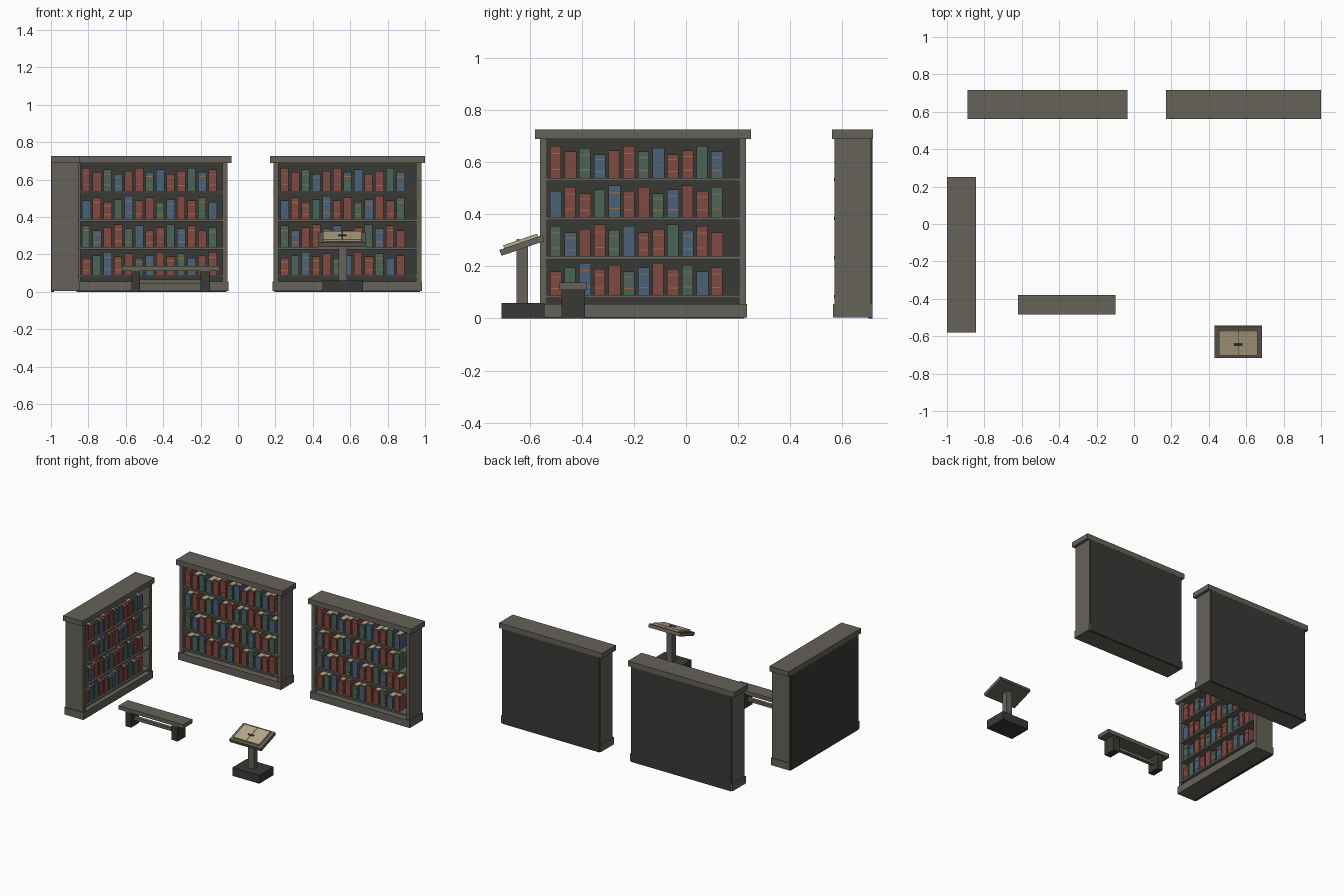
import bpy, bmesh
from math import radians
from mathutils import Matrix, Vector

if "Cube" in bpy.data.objects:
    bpy.data.objects.remove(bpy.data.objects["Cube"])


def material(name, r, g, b):
    m = bpy.data.materials.new(name)
    m.diffuse_color = (r, g, b, 1)
    m.use_nodes = True
    m.node_tree.nodes["Principled BSDF"].inputs["Base Color"].default_value = m.diffuse_color
    return m


WOOD = material("wood", .13, .122, .098)
DARK = material("dark_wood", .04, .042, .036)
RED = material("red_cover", .22, .065, .052)
GREEN = material("green_cover", .07, .125, .095)
BLUE = material("blue_cover", .07, .12, .18)
CREAM = material("paper", .48, .4, .25)
GOLD = material("gold_band", .33, .15, .06)


def boxes(name, mat, spans, matrix=Matrix()):
    """One object from boxes given as (x0, x1, y0, y1, z0, z1)."""
    bm = bmesh.new()
    for x0, x1, y0, y1, z0, z1 in spans:
        centre = Vector((x0 + x1, y0 + y1, z0 + z1)) / 2
        size = (x1 - x0, y1 - y0, z1 - z0, 1)
        bmesh.ops.create_cube(bm, size=1, matrix=Matrix.Translation(centre) @ Matrix.Diagonal(size))
    mesh = bpy.data.meshes.new(name)
    bm.to_mesh(mesh)
    bm.free()
    mesh.materials.append(mat)
    ob = bpy.data.objects.new(name, mesh)
    ob.matrix_world = matrix
    bpy.context.collection.objects.link(ob)
    return ob


def bookcase(name, width, count, matrix):
    h = width / 2
    b = h - .02
    # crown, plinth and side panels
    boxes(name + "_crown", WOOD, [(-h, h, -.08, .076, .689, .726)], matrix)
    boxes(name + "_plinth", WOOD, [(-b - .005, b + .005, -.077, .074, .003, .056)], matrix)
    boxes(name + "_sides", WOOD, [(-b, -b + .027, -.07, .07, .056, .689),
                                  (b - .027, b, -.07, .07, .056, .689)], matrix)
    boxes(name + "_back", DARK, [(-b + .006, b - .006, .06, .0755, 0, .689)], matrix)
    # four shelves, lowest first
    tops = [.09, .239, .389, .54]
    boxes(name + "_shelves", WOOD,
          [(-b + .02, b - .02, -.073, .062, z - .012, z) for z in tops], matrix)
    # books, listed by cover colour
    covers = {"red": [], "red_too": [], "green": [], "blue": []}
    pages, bands = [], []
    heights = [.122, .1, .115, .09, .105]
    for row, z in enumerate(reversed(tops)):
        for i in range(count):
            x = -h + .057 + i * .0563
            w = .046 if (i + row) % 2 else .043
            t = z + heights[(i + row) % 5]
            key = list(covers)[(i - row) % 4]
            covers[key].append((x, x + w, -.06, .04, z, t))
            pages.append((x + .005, x + w - .005, -.045, .036, t - .01, t + .002))
            if (i + row) % 3 != 1:
                for f in (.25, .75):
                    bz = z + (t - z) * f
                    bands.append((x + .004, x + w - .004, -.062, -.058, bz, bz + .004))
    boxes(name + "_red_books", RED, covers["red"] + covers["red_too"], matrix)
    boxes(name + "_green_books", GREEN, covers["green"], matrix)
    boxes(name + "_blue_books", BLUE, covers["blue"], matrix)
    boxes(name + "_book_pages", CREAM, pages, matrix)
    boxes(name + "_spine_bands", GOLD, bands, matrix)


bookcase("back_left_bookcase", .855, 13, Matrix.Translation((-.4625, .641, 0)))
bookcase("back_right_bookcase", .83, 12, Matrix.Translation((.585, .641, 0)))
bookcase("side_bookcase", .83, 12,
         Matrix.Translation((-.924, -.165, 0)) @ Matrix.Rotation(radians(90), 4, 'Z'))

# bench
boxes("bench_seat", WOOD, [(-.62, -.1, -.485, -.38, .11, .138)])
boxes("bench_legs", DARK, [(-.57, -.525, -.478, -.388, 0, .11),
                           (-.2, -.15, -.478, -.388, 0, .11)])
boxes("bench_stretcher", WOOD, [(-.53, -.195, -.445, -.42, .043, .065)])

# reading stand
boxes("stand_foot", DARK, [(.451, .667, -.708, -.543, 0, .06)])
boxes("stand_post", WOOD, [(.536, .583, -.65, -.607, .06, .275)])
tilt = Matrix.Translation((.5575, -.63, .28)) @ Matrix.Rotation(radians(19), 4, 'X')
boxes("stand_desk", WOOD, [(-.127, .127, -.087, .087, -.012, .012)], tilt)
boxes("open_book_pages", CREAM, [(-.103, -.002, -.068, .07, .012, .024),
                                 (.002, .103, -.068, .07, .012, .024)], tilt)
boxes("open_book_spine", DARK, [(-.002, .002, -.066, .068, .012, .021)], tilt)
boxes("page_marker", DARK, [(-.023, .023, -.013, -.002, .023, .028)], tilt)
